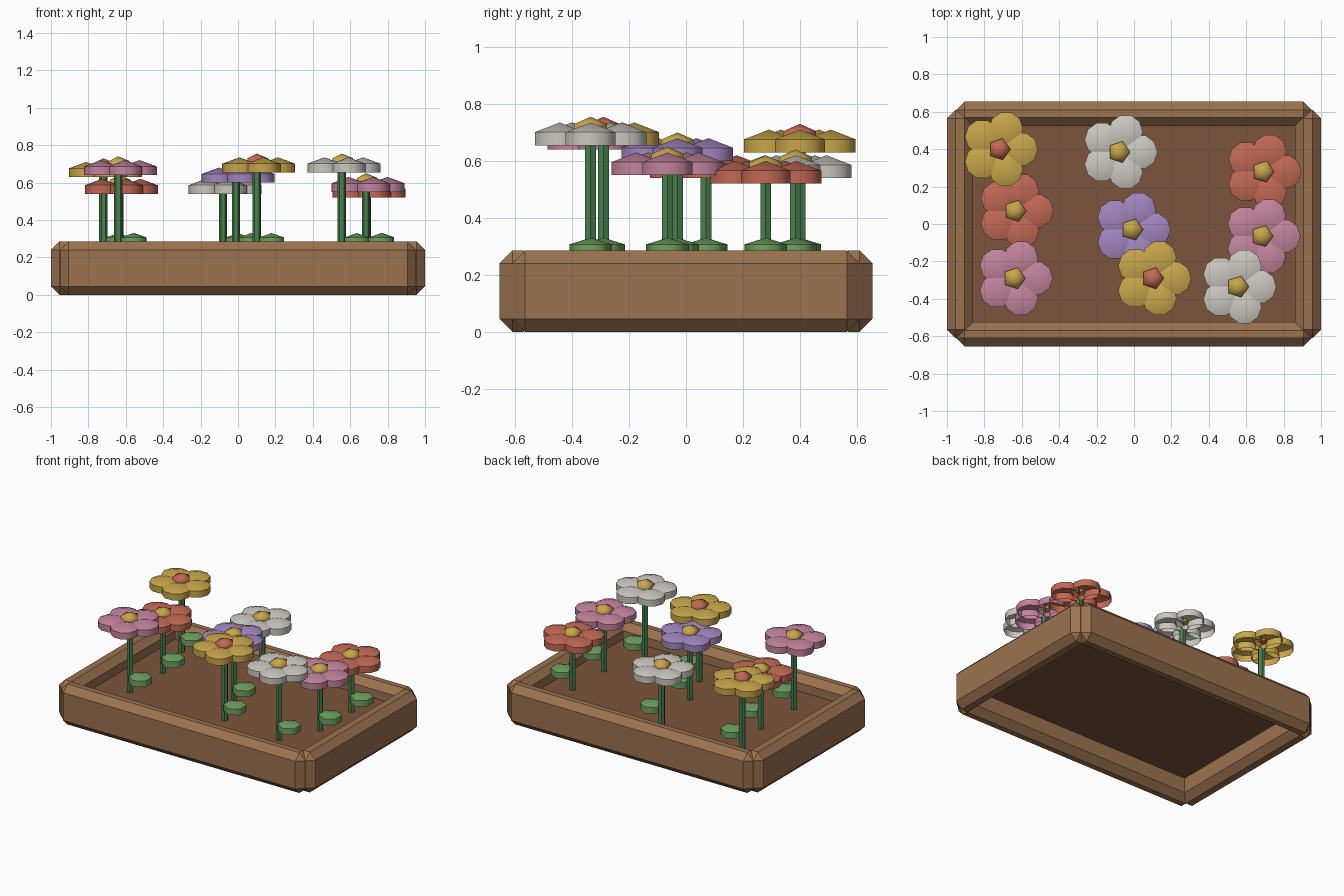
import bpy, bmesh, math

if "Cube" in bpy.data.objects:
    bpy.data.objects.remove(bpy.data.objects["Cube"])

def mat(name, r, g, b):
    m = bpy.data.materials.new(name)
    m.diffuse_color = (r, g, b, 1)
    m.use_nodes = True
    m.node_tree.nodes["Principled BSDF"].inputs["Base Color"].default_value = m.diffuse_color
    return m

WOOD = mat("wood", .33, .17, .08)
SOIL = mat("soil", .20, .09, .045)
STEM = mat("stem_green", .07, .22, .08)
LEAF = mat("leaf_green", .16, .36, .12)
COLORS = {
    "yellow": mat("yellow", .58, .38, .07),
    "white": mat("white", .60, .57, .53),
    "coral": mat("coral", .54, .14, .09),
    "pink": mat("pink", .55, .23, .34),
    "purple": mat("purple", .36, .24, .52),
}

def finish(bm, name, material, smooth=False):
    if smooth:
        bm.normal_update()
        for f in bm.faces:
            f.smooth = True
        for e in bm.edges:
            e.smooth = e.calc_face_angle(0) < math.radians(65)
    me = bpy.data.meshes.new(name)
    bm.to_mesh(me)
    bm.free()
    me.materials.append(material)
    ob = bpy.data.objects.new(name, me)
    bpy.context.collection.objects.link(ob)
    return ob

def box(name, x0, x1, y0, y1, z0, z1, material, bevel=0):
    bm = bmesh.new()
    bmesh.ops.create_cube(bm, size=1)
    for v in bm.verts:
        v.co = ((x0 + x1) / 2 + v.co.x * (x1 - x0),
                (y0 + y1) / 2 + v.co.y * (y1 - y0),
                (z0 + z1) / 2 + v.co.z * (z1 - z0))
    if bevel:
        bmesh.ops.bevel(bm, geom=bm.edges[:], offset=bevel, segments=1,
                        affect='EDGES', profile=.5)
    return finish(bm, name, material)

def lathe(bm, cx, cy, profile, sides, turn=0):
    """Stack rings of (radius, z); radius 0 makes a tip."""
    prev = None
    for r, z in profile:
        if r == 0:
            ring = [bm.verts.new((cx, cy, z))]
        else:
            ring = [bm.verts.new((cx + r * math.cos(turn + i * math.tau / sides),
                                  cy + r * math.sin(turn + i * math.tau / sides), z))
                    for i in range(sides)]
        if prev:
            for i in range(sides):
                j = (i + 1) % sides
                if len(prev) == 1:
                    bm.faces.new((prev[0], ring[j], ring[i]))
                elif len(ring) == 1:
                    bm.faces.new((prev[i], prev[j], ring[0]))
                else:
                    bm.faces.new((prev[i], prev[j], ring[j], ring[i]))
        prev = ring

# Planter boards with chamfered edges
H, B = .285, .045
for s, n in ((-1, "front"), (1, "back")):
    y0, y1 = sorted((s * .655, s * .525))
    box(n + "_board", -.95, .95, y0, y1, 0, H, WOOD, B)
for s, n in ((-1, "left"), (1, "right")):
    x0, x1 = sorted((s * 1.0, s * .86))
    box(n + "_board", x0, x1, -.61, .61, 0, H, WOOD, B)
box("soil", -.90, .90, -.57, .57, .15, .18, SOIL)

# Flowers: x, y, height of petal underside, petal colour
flowers = [
    (-.72, .40, .63, "yellow"), (-.635, .07, .54, "coral"), (-.64, -.29, .64, "pink"),
    (-.08, .385, .54, "white"), (-.01, -.03, .60, "purple"), (.10, -.29, .655, "yellow"),
    (.69, .28, .52, "coral"), (.685, -.065, .55, "pink"), (.555, -.335, .655, "white"),
]
for k, (x, y, z, color) in enumerate(flowers, 1):
    bm = bmesh.new()
    lathe(bm, x, y, [(0, .16), (.022, .16), (.022, z + .04), (0, z + .04)], 6)
    finish(bm, f"stem_{k}", STEM)

    bm = bmesh.new()
    lathe(bm, x + .08, y, [(0, .24), (.075, .263), (.075, .307), (0, .33)], 6, math.pi / 6)
    finish(bm, f"leaf_{k}", LEAF, True)

    # Five open domes make the petals
    bm = bmesh.new()
    for i in range(5):
        a = i * math.tau / 5
        lathe(bm, x + .114 * math.cos(a), y + .114 * math.sin(a),
              [(.092, z), (.092, z + .046), (0, z + .08)], 10, a)
    finish(bm, f"petals_{k}", COLORS[color], True)

    bm = bmesh.new()
    lathe(bm, x, y, [(0, z + .02), (.06, z + .04), (.06, z + .075), (0, z + .10)], 5)
    finish(bm, f"flower_center_{k}", COLORS["coral" if color == "yellow" else "yellow"], True)
